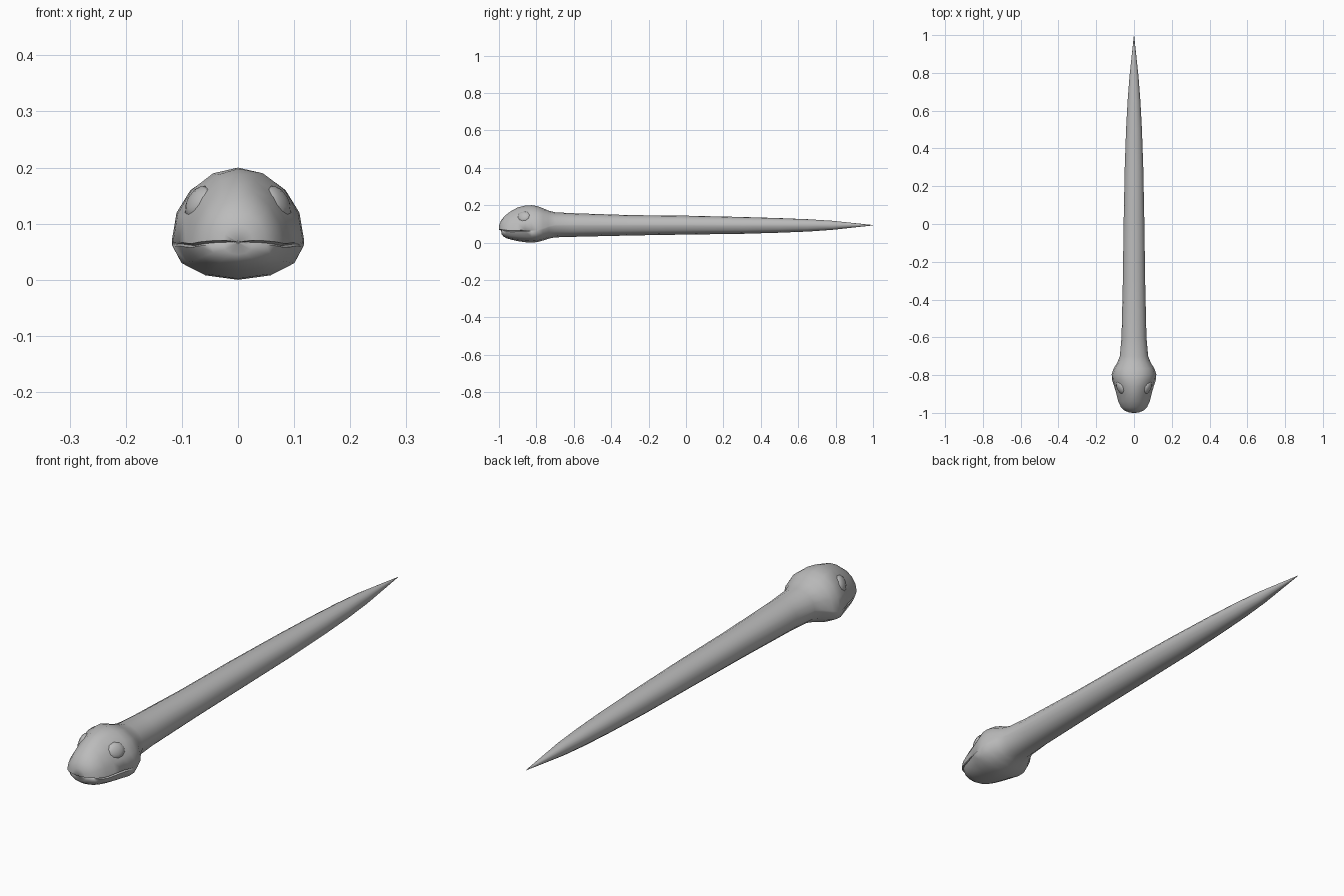
import bpy, bmesh, math
from mathutils import Matrix, Vector

if "Cube" in bpy.data.objects:
    bpy.data.objects.remove(bpy.data.objects["Cube"])

skin = bpy.data.materials.new("grey_skin")
skin.diffuse_color = (0.5, 0.5, 0.5, 1)
skin.use_nodes = True
skin.node_tree.nodes["Principled BSDF"].inputs["Base Color"].default_value = skin.diffuse_color

# body stations: y, half width, bottom z, top z, side-line z, roundness, mouth depth
STATIONS = [
    (-1.000, 0.004, 0.062, 0.072, 0.067, 2.0, 0.006),
    (-0.998, 0.026, 0.045, 0.098, 0.067, 2.0, 0.006),
    (-0.988, 0.050, 0.034, 0.120, 0.066, 2.0, 0.006),
    (-0.970, 0.069, 0.024, 0.142, 0.064, 1.9, 0.006),
    (-0.940, 0.083, 0.016, 0.166, 0.061, 1.75, 0.006),
    (-0.900, 0.093, 0.008, 0.188, 0.062, 1.7, 0.006),
    (-0.860, 0.105, 0.002, 0.198, 0.064, 1.8, 0.005),
    (-0.825, 0.116, 0.000, 0.200, 0.063, 2.0, 0.003),
    (-0.795, 0.118, 0.003, 0.195, 0.066, 2.1, 0.0),
    (-0.765, 0.108, 0.011, 0.184, 0.074, 2.1, 0.0),
    (-0.735, 0.089, 0.021, 0.171, 0.085, 2.0, 0.0),
    (-0.700, 0.075, 0.028, 0.162, 0.093, 2.0, 0.0),
    (-0.600, 0.066, 0.031, 0.157, 0.094, 2.0, 0.0),
    (-0.300, 0.059, 0.038, 0.147, 0.094, 2.0, 0.0),
    (0.000, 0.055, 0.043, 0.144, 0.094, 2.0, 0.0),
    (0.300, 0.049, 0.047, 0.137, 0.093, 2.0, 0.0),
    (0.500, 0.042, 0.053, 0.131, 0.093, 2.0, 0.0),
    (0.650, 0.034, 0.059, 0.125, 0.093, 2.0, 0.0),
    (0.780, 0.024, 0.068, 0.117, 0.093, 2.0, 0.0),
    (1.000, 0.0006, 0.092, 0.094, 0.093, 2.0, 0.0),
]


def half_section(y, hw, zb, zt, zm, p, mouth):
    """Right half of a cross-section, top to bottom, with the mouth crease."""
    pts = []
    gap = min(0.0035, (zt - zb) * 0.1)
    jaw = 0.012 * max(0, min(1, (-0.9 - y) / 0.1))   # lower jaw sits back
    for i in range(5):
        a = math.pi / 2 * (1 - i / 4)
        pts.append((hw * math.cos(a) ** (2 / p) if i else 0, y,
                    zm + gap + (zt - zm - gap) * max(0, math.sin(a)) ** (2 / p)))
    pts.append((max(hw - mouth, hw * 0.5), y + mouth + jaw * 0.5, zm))
    for i in range(4):
        a = math.pi / 2 * i / 3
        pts.append((hw * math.cos(a) if i < 3 else 0, y + jaw,
                    zm - gap - (zm - gap - zb) * math.sin(a)))
    return pts


# body with head, neck and tail
bm = bmesh.new()
rings = []
for s in STATIONS:
    right = half_section(*s)
    left = [(-x, y, z) for x, y, z in right[-2:0:-1]]
    rings.append([bm.verts.new(c) for c in right + left])
count = len(rings[0])
for a, b in zip(rings, rings[1:]):
    for i in range(count):
        j = (i + 1) % count
        bm.faces.new((a[i], a[j], b[j], b[i]))
bm.faces.new(rings[0])
bm.faces.new(rings[-1])
bmesh.ops.recalc_face_normals(bm, faces=bm.faces)


def finish(bm, name, angle):
    mesh = bpy.data.meshes.new(name)
    bm.to_mesh(mesh)
    bm.free()
    obj = bpy.data.objects.new(name, mesh)
    bpy.context.collection.objects.link(obj)
    mesh.materials.append(skin)
    bpy.ops.object.select_all(action='DESELECT')
    obj.select_set(True)
    bpy.context.view_layer.objects.active = obj
    bpy.ops.object.shade_smooth_by_angle(angle=math.radians(angle))


finish(bm, "body", 70)

# eyes: flattened balls facing outward, forward and up
for side, name in ((1, "right_eye"), (-1, "left_eye")):
    bm = bmesh.new()
    bmesh.ops.create_uvsphere(bm, u_segments=10, v_segments=6, radius=1)
    facing = Vector((side * 0.83, -0.38, 0.42))
    turn = facing.to_track_quat('Z', 'Y').to_matrix().to_4x4()
    place = Matrix.Translation((side * 0.070, -0.867, 0.137))
    bm.transform(place @ turn @ Matrix.Diagonal((0.039, 0.033, 0.017, 1)))
    finish(bm, name, 60)
